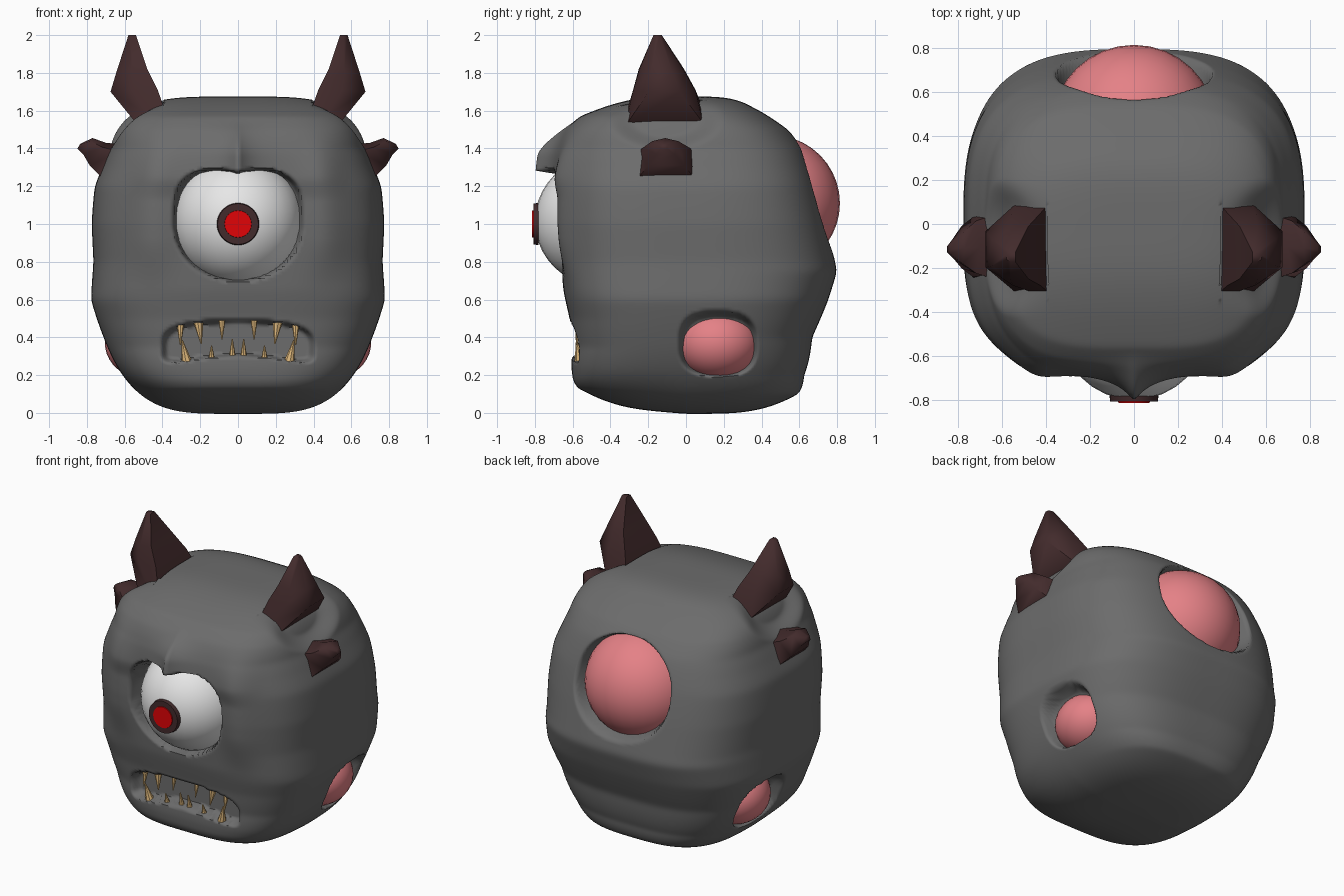
import bpy, bmesh, math
from mathutils import Vector

if "Cube" in bpy.data.objects:
    bpy.data.objects.remove(bpy.data.objects["Cube"])


def material(name, r, g, b):
    m = bpy.data.materials.new(name)
    m.diffuse_color = (r, g, b, 1)
    m.use_nodes = True
    m.node_tree.nodes["Principled BSDF"].inputs["Base Color"].default_value = m.diffuse_color
    return m


GREY = material("grey_skin", 0.15, 0.15, 0.15)
HORN = material("dark_horn", 0.055, 0.024, 0.025)
PINK = material("pink_sore", 0.78, 0.22, 0.24)
WHITE = material("eye_white", 0.8, 0.8, 0.8)
RED = material("red_pupil", 0.75, 0.001, 0.002)
TAN = material("tan_tooth", 0.74, 0.48, 0.2)


def finish(name, bm, mat, angle=40):
    bmesh.ops.recalc_face_normals(bm, faces=bm.faces)
    me = bpy.data.meshes.new(name)
    bm.to_mesh(me)
    bm.free()
    me.materials.append(mat)
    ob = bpy.data.objects.new(name, me)
    bpy.context.collection.objects.link(ob)
    bpy.ops.object.select_all(action='DESELECT')
    ob.select_set(True)
    bpy.context.view_layer.objects.active = ob
    bpy.ops.object.shade_smooth_by_angle(angle=math.radians(angle))
    return ob


def lookup(table, z):
    for (z0, a), (z1, b) in zip(table, table[1:]):
        if z <= z1:
            return a + (b - a) * max(0, (z - z0) / (z1 - z0))
    return table[-1][1]


def fade(s, full, none):
    """1 below full, 0 above none, smooth between."""
    t = min(1, max(0, (none - s) / (none - full)))
    return t * t * (3 - 2 * t)


def oval(a, b, n):
    return (abs(a) ** n + abs(b) ** n) ** (1 / n)


# Body: rounded cube with width, front and back profiles by height
WIDTH = [(0, .62), (.2, .675), (.4, .725), (.6, .78), (.8, .765), (1, .775),
         (1.2, .765), (1.3, .735), (1.4, .715), (1.55, .74), (1.67, .74)]
FRONT = [(0, .66), (.1, .71), (.2, .665), (.35, .615), (.5, .62), (.65, .65),
         (1, .675), (1.2, .68), (1.4, .69), (1.5, .71), (1.57, .70), (1.63, .60), (1.68, .5)]
BACK = [(0, .66), (.1, .74), (.2, .69), (.4, .68), (.6, .755), (.75, .80),
        (1, .745), (1.2, .70), (1.4, .655), (1.5, .61), (1.62, .50), (1.68, .48)]

bm = bmesh.new()
bmesh.ops.create_cube(bm, size=2)
bmesh.ops.subdivide_edges(bm, edges=bm.edges[:], cuts=100, use_grid_fill=True)
for v in bm.verts:
    plan = 3.4 if v.co.y < 0 else 3.0
    p = v.co / oval(oval(v.co.x, v.co.y, plan), v.co.z, 4)
    z = 0.835 + 0.84 * p.z
    y = p.y * lookup(FRONT if p.y < 0 else BACK, z)
    # underside rises towards the front
    v.co = (p.x * lookup(WIDTH, z), y, z + 0.08 * max(0, -y) * fade(z, 0, .25))
for _ in range(6):
    bmesh.ops.smooth_vert(bm, verts=bm.verts, factor=0.5,
                          use_axis_x=True, use_axis_y=True, use_axis_z=True)
for v in bm.verts:
    x, y, z = v.co
    if y < -0.35:
        # cheeks beside the eye
        y -= .035 * math.exp(-((abs(x) - .46) / .12) ** 2) * fade(abs(z - 1.08), .15, .45)
        # pointed brow above the eye
        peak = math.exp(-abs(x) / 0.09)
        rise = fade(z, 1.36, 1.56) * fade(-z, -1.25, -1.12)
        y -= (0.115 * peak + 0.02 * fade(abs(x), .4, .6)) * rise
        # eye socket
        top = 1.30 - 0.03 * peak
        s = (oval(x / .34, (z - 1.0) / (top - 1.0), 3.4) if z > 1.0
             else oval(x / .34, (z - 1.0) / .30, 2.1))
        y += (max(y, -0.52) - y) * fade(s, .94, 1.01)
        # mouth
        zc = 0.395 - 0.05 * (x / .35) ** 2
        half = 0.09 + (0.03 * (x / .35) ** 2 if z > zc else 0)
        s = oval(x / .395, (z - zc) / half, 4)
        y += (max(y, -0.51) - y) * fade(s, .94, 1.05)
    elif y > 0.35:
        # back hollow
        y -= 0.13 * fade(oval(x / .35, (z - 1.15) / .31, 2.2), .88, 1.03)
    if abs(x) > 0.4:
        # side hollows and flats under the big horns
        s = oval((y - .17) / .205, (z - .365) / .17, 2.8)
        x -= math.copysign(0.10 * fade(s, .85, 1.03), x)
        x *= 1 - .11 * fade(oval((y + .11) / .2, (z - 1.56) / .11, 2), .8, 1.6)
    v.co = (x, y, z)
finish("body", bm, GREY, 75)


def ball(name, loc, scale, mat):
    bm = bmesh.new()
    bmesh.ops.create_uvsphere(bm, u_segments=32, v_segments=20, radius=1)
    for v in bm.verts:
        v.co = Vector(loc) + v.co * Vector(scale)
    finish(name, bm, mat, 60)


def cone(name, base, tip, r1, r2, mat, sides):
    bm = bmesh.new()
    base, tip = Vector(base), Vector(tip)
    axis = tip - base
    bmesh.ops.create_cone(bm, cap_ends=True, segments=sides, radius1=r1, radius2=r2,
                          depth=axis.length)
    turn = axis.to_track_quat('Z', 'Y')
    for v in bm.verts:
        v.co = (base + tip) / 2 + turn @ v.co
    finish(name, bm, mat)


# Eye and pink swellings
ball("eyeball", (0, -.45, 1.015), (.342, .35, .345), WHITE)
cone("iris", (0, -.78, 1.0), (0, -.808, 1.0), .112, .108, HORN, 32)
cone("pupil", (0, -.80, 1.0), (0, -.814, 1.0), .073, .071, RED, 24)
ball("back_swelling", (0, .455, 1.11), (.37, .36, .36), PINK)

# Horn outlines: inner point, outer point (x, z), half depth, outer edge share, middle y
BIG = [((.39, 1.61), (.54, 1.535), .2, 1, -.11), ((.425, 1.71), (.675, 1.70), .165, .5, -.115),
       ((.48, 1.82), (.645, 1.80), .12, .5, -.13), ((.54, 2.0), (.58, 2.0), .022, .5, -.15)]
SMALL = [((.60, 1.42), (.715, 1.24), .15, 1, -.105), ((.70, 1.43), (.785, 1.31), .12, .8, -.105),
         ((.77, 1.455), (.82, 1.37), .07, .7, -.11), ((.835, 1.425), (.85, 1.40), .02, .7, -.115)]
FLAT = [(0, -1), (.5, -1), (1, -1), (1, 1), (.5, 1), (0, 1)]
PEAKED = [(0, 0), (.2, -1), (1, -1), (1, 1), (.2, 1)]


def horn(name, rings, section, side):
    bm = bmesh.new()
    loops = []
    for (x0, z0), (x1, z1), d, edge, yc in rings:
        loops.append([bm.verts.new((side * (x0 + (x1 - x0) * t),
                                    yc + d * s * (edge if t == 1 else 1),
                                    z0 + (z1 - z0) * t)) for t, s in section])
    n = len(section)
    for a, b in zip(loops, loops[1:]):
        for i in range(n):
            j = (i + 1) % n
            bm.faces.new((a[i], a[j], b[j], b[i]))
    bm.faces.new(loops[0])
    bm.faces.new(loops[-1])
    finish(name, bm, HORN, 70)


# Teeth: x, root z, tip z, radius
TEETH = [(.27, .26, .385, .031), (.14, .275, .355, .02), (.03, .285, .39, .02),
         (.305, .465, .36, .02), (.21, .485, .365, .028), (.085, .495, .39, .019)]

for side, label in ((-1, "left"), (1, "right")):
    horn(label + "_big_horn", BIG, FLAT, side)
    horn(label + "_small_horn", SMALL, PEAKED, side)
    ball(label + "_side_swelling", (side * .49, .165, .37), (.215, .225, .19), PINK)
    for i, (x, z0, z1, r) in enumerate(TEETH):
        lean = {0: .025, 4: -.015}.get(i, 0)
        cone(f"{label}_tooth_{i + 1}", (side * x, -.56, z0),
             (side * (x + lean), -.58, z1), r, .003, TAN, 8)
